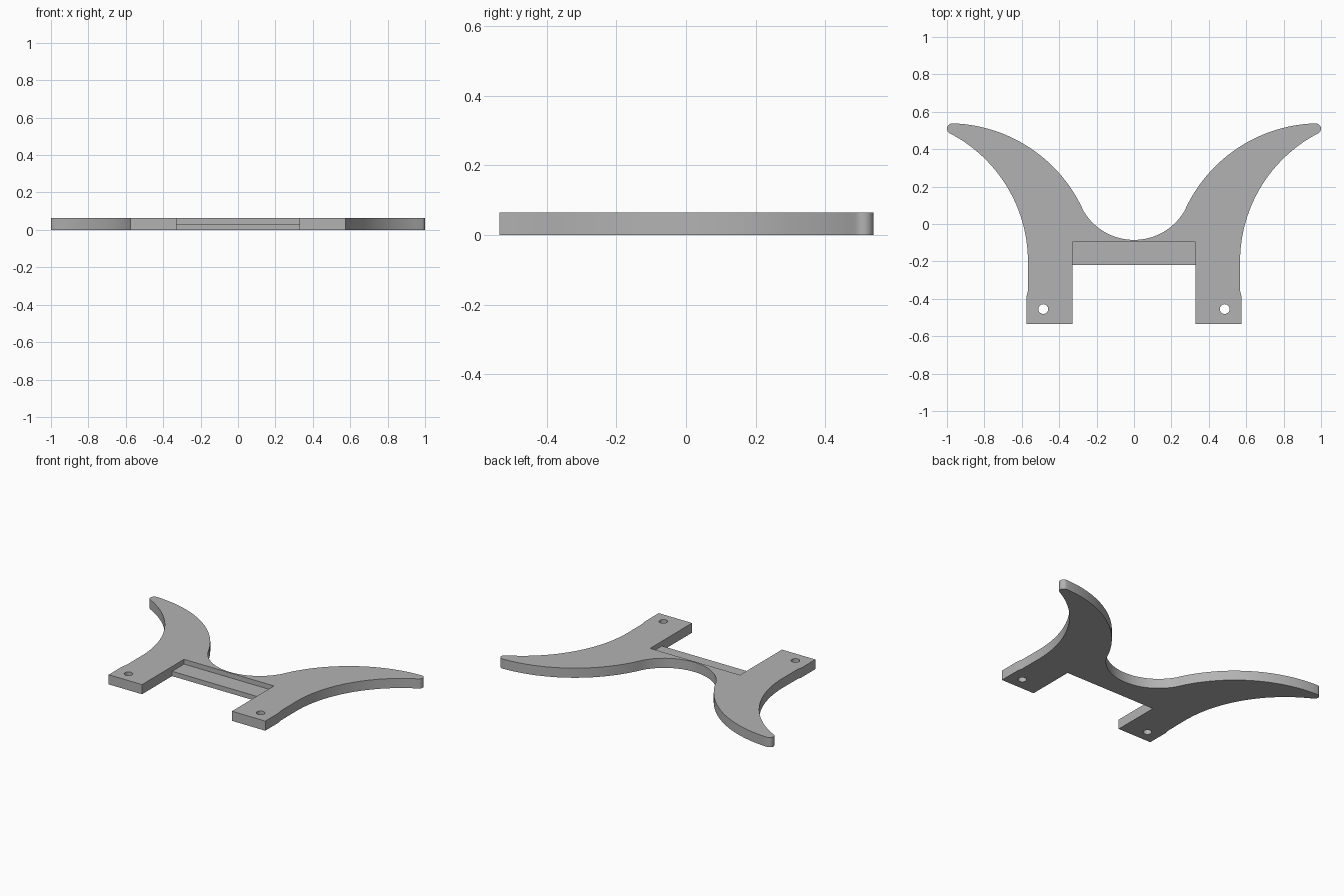
import bpy
import bmesh
from math import atan2, cos, sin, pi
from mathutils import Vector

if "Cube" in bpy.data.objects:
    bpy.data.objects.remove(bpy.data.objects["Cube"])

THICK = 0.064
LEDGE = 0.032

grey = bpy.data.materials.new("plain grey")
grey.use_nodes = True
grey.diffuse_color = (0.45, 0.45, 0.45, 1)
grey.node_tree.nodes["Principled BSDF"].inputs["Base Color"].default_value = grey.diffuse_color


def arc(start, mid, end, steps):
    """Points on the circle through three points, from start to end."""
    a, b, c = Vector(start), Vector(mid), Vector(end)
    u, v = b - a, c - a
    d = 2 * (u.x * v.y - u.y * v.x)
    uu, vv = u.dot(u), v.dot(v)
    centre = a + Vector((v.y * uu - u.y * vv, u.x * vv - v.x * uu)) / d
    r = (a - centre).length
    t0 = atan2(a.y - centre.y, a.x - centre.x)
    t1 = atan2(c.y - centre.y, c.x - centre.x)
    sweep = (t1 - t0) % (2 * pi)
    if d < 0:
        sweep -= 2 * pi
    return [(centre.x + r * cos(t0 + sweep * i / steps),
             centre.y + r * sin(t0 + sweep * i / steps)) for i in range(steps + 1)]


def prism(name, outline, z0, z1):
    """Extrude a closed outline upwards into a solid."""
    bm = bmesh.new()
    face = bm.faces.new([bm.verts.new((x, y, z0)) for x, y in outline])
    top = bmesh.ops.extrude_face_region(bm, geom=[face])["geom"]
    bmesh.ops.translate(bm, vec=(0, 0, z1 - z0),
                        verts=[g for g in top if isinstance(g, bmesh.types.BMVert)])
    bmesh.ops.recalc_face_normals(bm, faces=bm.faces)
    mesh = bpy.data.meshes.new(name)
    bm.to_mesh(mesh)
    bm.free()
    mesh.materials.append(grey)
    obj = bpy.data.objects.new(name, mesh)
    bpy.context.collection.objects.link(obj)
    return obj


# Half outline: bridge front, leg, outer wing edge, rounded tip, inner wing edge, neck dip
half = [(0.33, -0.22), (0.33, -0.535), (0.575, -0.535), (0.575, -0.39), (0.568, -0.36)]
half += arc((0.567, -0.2), (0.68, 0.201), (0.985, 0.485), 24)
half += arc((0.985, 0.485), (0.998, 0.52), (0.972, 0.538), 8)[1:]
half += arc((0.972, 0.538), (0.553, 0.405), (0.27, 0.07), 28)[1:]
half += arc((0.27, 0.07), (0.14, -0.052), (0, -0.085), 14)[1:]
outline = half + [(-x, y) for x, y in reversed(half[:-1])]
plate = prism("winged_plate", outline, 0, THICK)

# Cutters: stepped ledge on the bridge and a screw hole in each leg
cutters = [prism("ledge_cutter", [(-0.33, -0.3), (0.33, -0.3), (0.33, -0.095), (-0.33, -0.095)],
                 LEDGE, THICK + 0.1)]
for side in (-1, 1):
    ring = [(side * 0.485 + 0.026 * cos(2 * pi * i / 32), -0.455 + 0.026 * sin(2 * pi * i / 32))
            for i in range(32)]
    cutters.append(prism("hole_cutter", ring, -0.1, THICK + 0.1))

bpy.context.view_layer.objects.active = plate
plate.select_set(True)
for cutter in cutters:
    cutter.hide_render = True
    mod = plate.modifiers.new("cut", "BOOLEAN")
    mod.operation = "DIFFERENCE"
    mod.solver = "EXACT"
    mod.object = cutter
    bpy.ops.object.modifier_apply(modifier=mod.name)
    bpy.data.objects.remove(cutter)

bpy.ops.object.shade_smooth_by_angle(angle=pi / 6)
